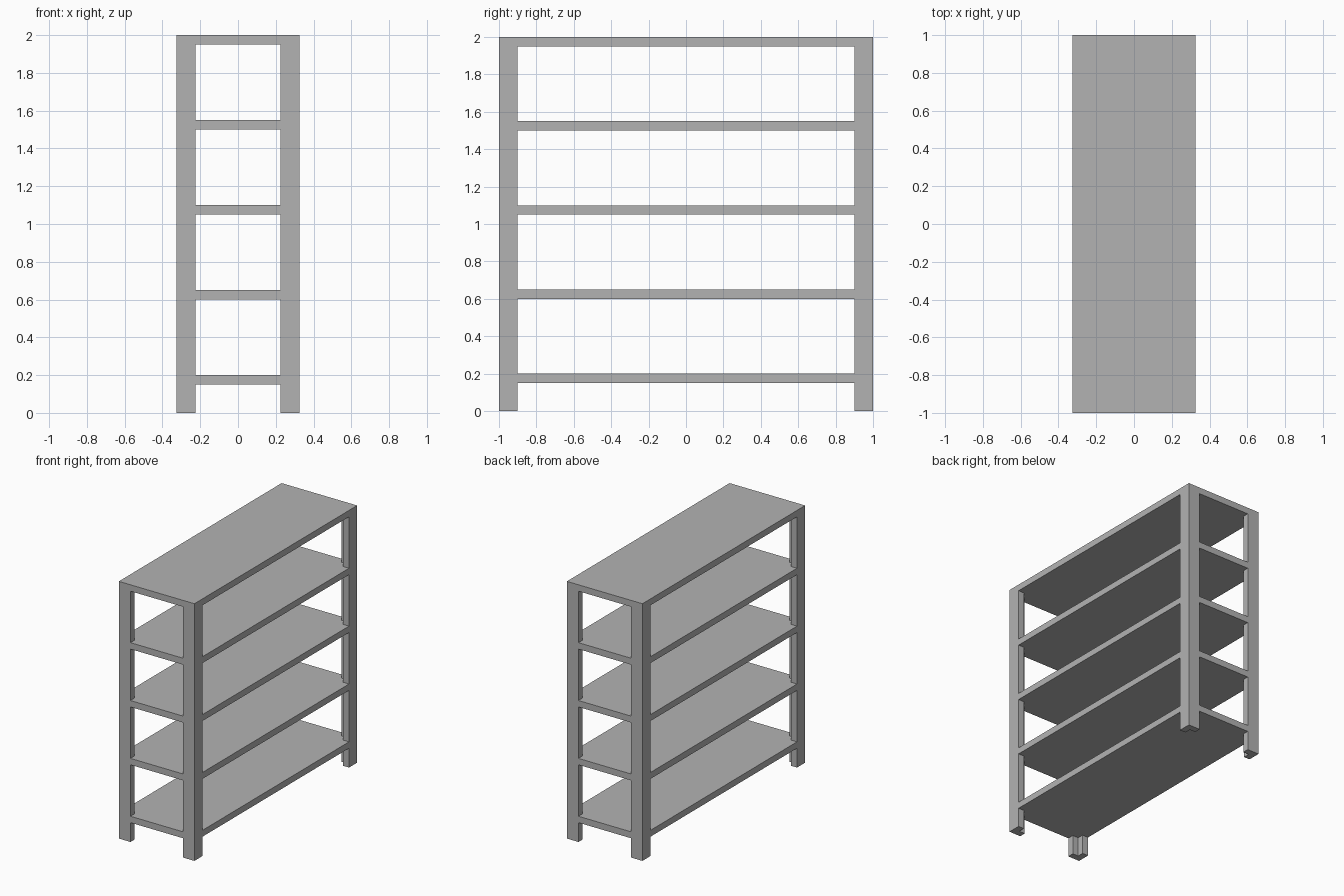
import bpy
import bmesh

cube = bpy.data.objects.get("Cube")
if cube:
    bpy.data.objects.remove(cube, do_unlink=True)

HALF_W, HALF_D = 0.325, 1.0      # half width and half depth
POST, WALL = 0.1, 0.05           # angle post flange and wall thickness
BOARD, PITCH = 0.05, 0.45        # shelf thickness and spacing
TOP = 1.95                       # underside of the top board

grey = bpy.data.materials.new("grey_metal")
grey.use_nodes = True
colour = (0.45, 0.45, 0.45, 1)
grey.diffuse_color = colour
grey.node_tree.nodes["Principled BSDF"].inputs["Base Color"].default_value = colour


def prism(name, outline, bottom, height):
    """Extrude a flat outline upwards into a solid."""
    bm = bmesh.new()
    face = bm.faces.new([bm.verts.new((x, y, bottom)) for x, y in outline])
    extruded = bmesh.ops.extrude_face_region(bm, geom=[face])["geom"]
    verts = [v for v in extruded if isinstance(v, bmesh.types.BMVert)]
    bmesh.ops.translate(bm, verts=verts, vec=(0, 0, height))
    bmesh.ops.recalc_face_normals(bm, faces=bm.faces)
    mesh = bpy.data.meshes.new(name)
    bm.to_mesh(mesh)
    bm.free()
    mesh.materials.append(grey)
    obj = bpy.data.objects.new(name, mesh)
    bpy.context.collection.objects.link(obj)


def inner_corner(sx, sy):
    """Points along the inside of an angle post, from its x flange to its y flange."""
    steps = [(POST, 0), (POST, WALL), (WALL, WALL), (WALL, POST), (0, POST)]
    return [(sx * (HALF_W - a), sy * (HALF_D - b)) for a, b in steps]


# Four L-section corner posts
corners = {"front_right": (-1, -1), "front_left": (1, -1),
           "back_left": (1, 1), "back_right": (-1, 1)}
for label, (sx, sy) in corners.items():
    prism(label + "_post", inner_corner(sx, sy) + [(sx * HALF_W, sy * HALF_D)], 0, TOP)

# Shelf boards notched around the posts
notched = []
for sx, sy in corners.values():
    points = inner_corner(sx, sy)
    notched += points if sx * sy < 0 else points[::-1]
for i in range(4):
    prism(f"shelf_{i + 1}", notched, TOP - PITCH * (4 - i), BOARD)

# Full top board covering the posts
prism("top_board", [(sx * HALF_W, sy * HALF_D) for sx, sy in corners.values()], TOP, BOARD)
